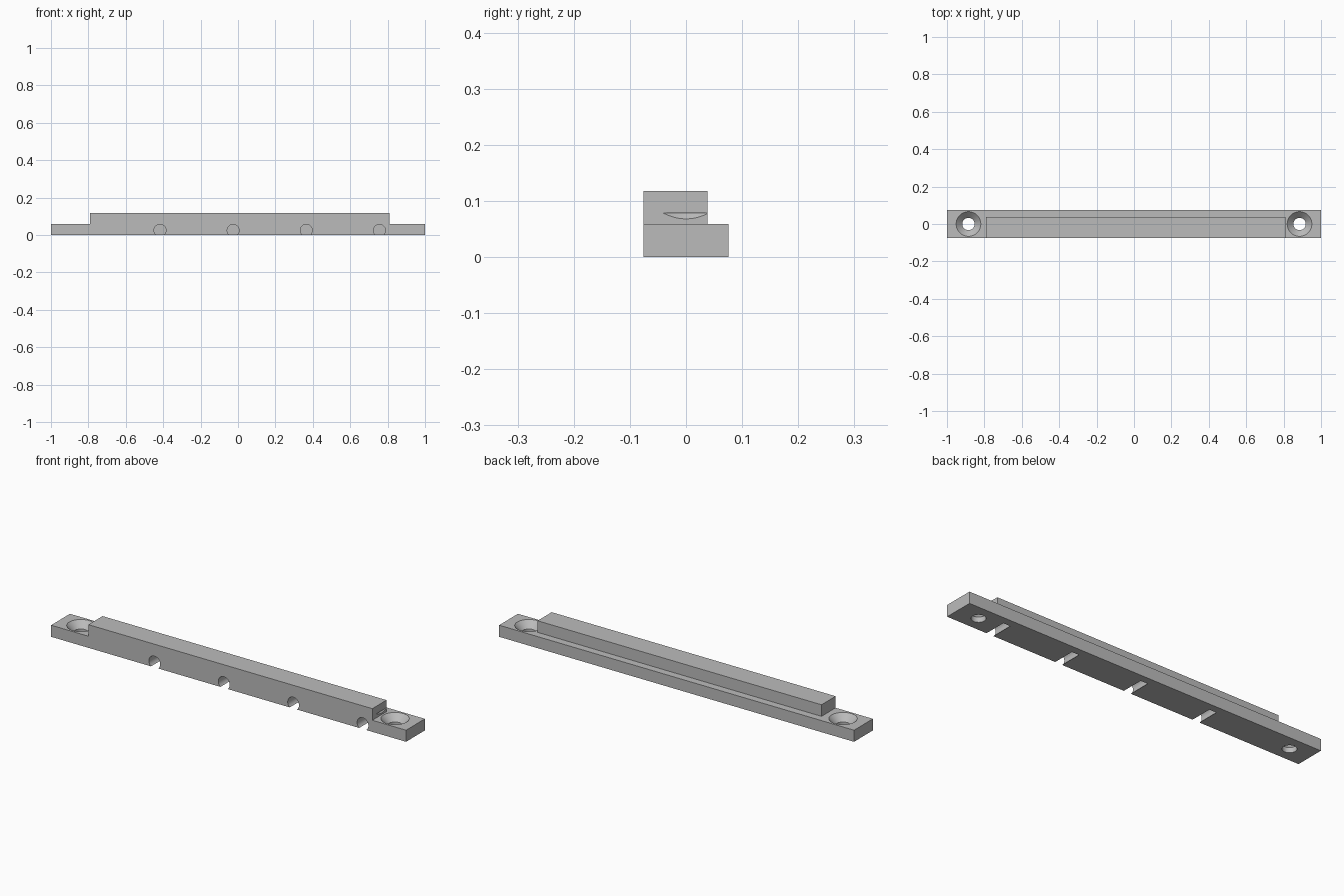
import bpy
import bmesh
import math
from mathutils import Matrix, Vector

old = bpy.data.objects.get("Cube")
if old:
    bpy.data.objects.remove(old, do_unlink=True)

grey = bpy.data.materials.new("plain grey")
grey.use_nodes = True
colour = (0.5, 0.5, 0.5, 1)
grey.diffuse_color = colour
grey.node_tree.nodes["Principled BSDF"].inputs["Base Color"].default_value = colour

FRONT, BACK, BAR_BACK = -0.076, 0.076, 0.038
BASE_TOP, BAR_TOP = 0.059, 0.118


def finish(name, bm):
    bmesh.ops.recalc_face_normals(bm, faces=bm.faces)
    mesh = bpy.data.meshes.new(name)
    bm.to_mesh(mesh)
    bm.free()
    mesh.materials.append(grey)
    obj = bpy.data.objects.new(name, mesh)
    bpy.context.collection.objects.link(obj)
    return obj


def box(name, low, high):
    low, high = Vector(low), Vector(high)
    bm = bmesh.new()
    bmesh.ops.create_cube(bm, size=1, matrix=Matrix.Translation((low + high) / 2)
                          @ Matrix.Diagonal((*(high - low), 1)))
    return finish(name, bm)


def turned(name, profile, matrix, sides=48):
    """Solid of revolution from (radius, height) pairs, closed by end caps."""
    bm = bmesh.new()
    rings = []
    for r, z in profile:
        angles = [math.tau * i / sides for i in range(sides)]
        rings.append([bm.verts.new((r * math.cos(a), r * math.sin(a), z)) for a in angles])
    for a, b in zip(rings, rings[1:]):
        for i in range(sides):
            j = (i + 1) % sides
            bm.faces.new((a[i], a[j], b[j], b[i]))
    bm.faces.new(rings[0])
    bm.faces.new(rings[-1])
    bmesh.ops.transform(bm, matrix=matrix, verts=bm.verts)
    return finish(name, bm)


def combine(target, tool, operation):
    tool.hide_render = True
    mod = target.modifiers.new("join", 'BOOLEAN')
    mod.operation, mod.solver, mod.object = operation, 'EXACT', tool
    bpy.context.view_layer.objects.active = target
    bpy.ops.object.modifier_apply(modifier=mod.name)
    bpy.data.objects.remove(tool, do_unlink=True)


# Flat base strip with a raised bar flush with its front
strip = box("mounting_strip", (-1, FRONT, 0), (1, BACK, BASE_TOP))
bar = box("raised_bar", (-0.79, FRONT, 0.03), (0.81, BAR_BACK, BAR_TOP))
combine(strip, bar, 'UNION')

# Countersunk screw holes, the right one biting into the bar end
for x in (-0.885, 0.885):
    hole = turned("screw_hole", [(0.033, -0.05), (0.033, 0.026), (0.086, 0.079)],
                  Matrix.Translation((x, 0, 0)))
    combine(strip, hole, 'DIFFERENCE')

# Blind round channels from the front, open along the underside
for i in range(4):
    place = Matrix.Translation((-0.417 + 0.391 * i, BAR_BACK, 0.025))
    channel = turned("channel", [(0.032, 0), (0.032, 0.2)],
                     place @ Matrix.Rotation(math.pi / 2, 4, 'X'))
    combine(strip, channel, 'DIFFERENCE')

bpy.ops.object.select_all(action='DESELECT')
strip.select_set(True)
bpy.context.view_layer.objects.active = strip
bpy.ops.object.shade_smooth_by_angle(angle=math.radians(30))
